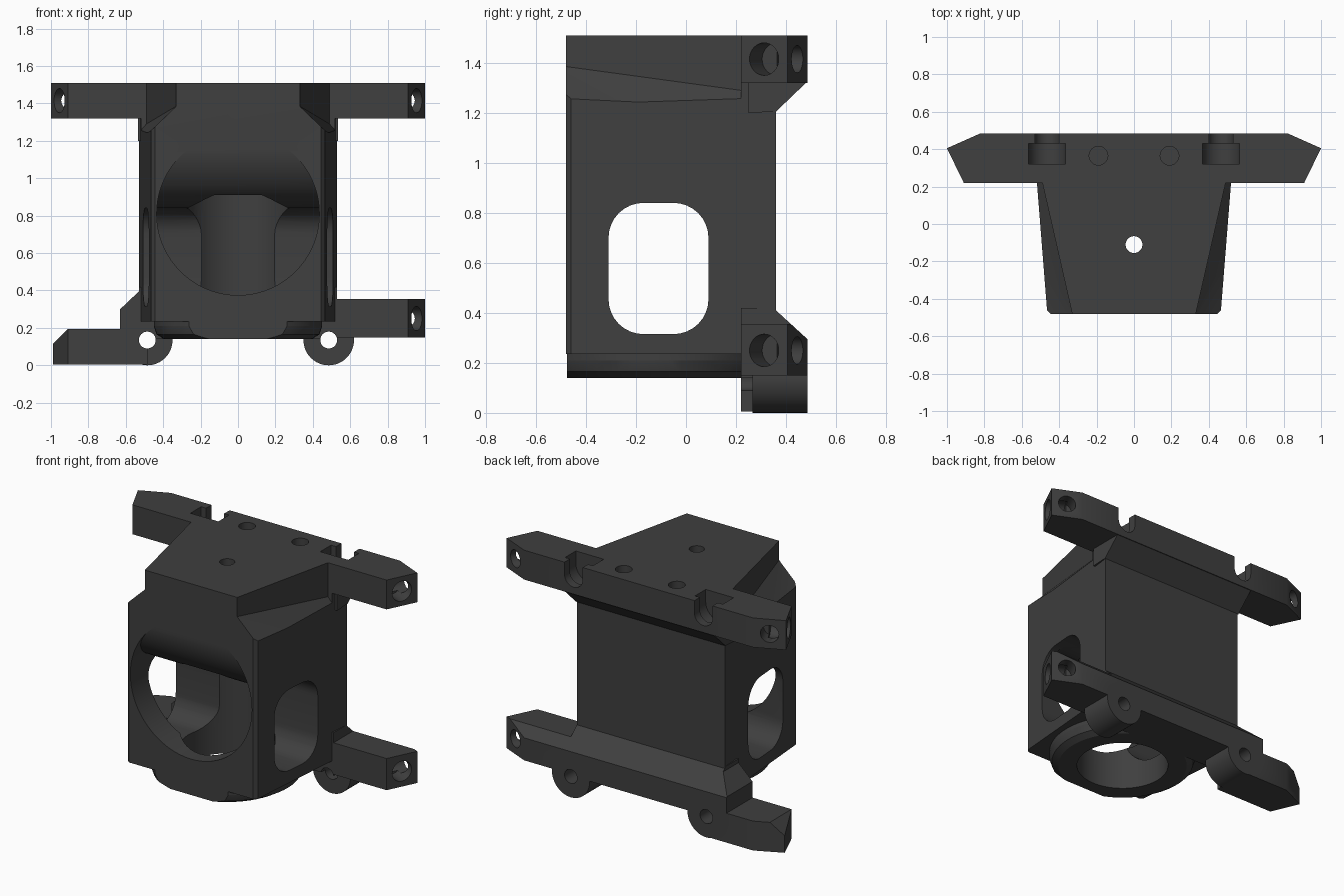
import bpy, bmesh, math
from mathutils import Vector

if "Cube" in bpy.data.objects:
    bpy.data.objects.remove(bpy.data.objects["Cube"])

plastic = bpy.data.materials.new("dark grey plastic")
plastic.diffuse_color = (0.05, 0.05, 0.05, 1)
plastic.use_nodes = True
plastic.node_tree.nodes["Principled BSDF"].inputs["Base Color"].default_value = plastic.diffuse_color


def finish(name, bm):
    bmesh.ops.recalc_face_normals(bm, faces=bm.faces)
    me = bpy.data.meshes.new(name)
    bm.to_mesh(me)
    bm.free()
    ob = bpy.data.objects.new(name, me)
    bpy.context.collection.objects.link(ob)
    me.materials.append(plastic)
    return ob


def prism(name, pts, axis, a, b):
    """Extrude a 2D outline along an axis: z uses (x,y), y uses (x,z), x uses (y,z)."""
    place = {'z': lambda u, v, w: (u, v, w), 'y': lambda u, v, w: (u, w, v),
             'x': lambda u, v, w: (w, u, v)}[axis]
    bm = bmesh.new()
    lo = [bm.verts.new(place(u, v, a)) for u, v in pts]
    hi = [bm.verts.new(place(u, v, b)) for u, v in pts]
    bm.faces.new(lo)
    bm.faces.new(hi)
    n = len(pts)
    for i in range(n):
        j = (i + 1) % n
        bm.faces.new((lo[i], lo[j], hi[j], hi[i]))
    return finish(name, bm)


def rod(name, p, q, r, r2=None, seg=48):
    p, q = Vector(p), Vector(q)
    bm = bmesh.new()
    bmesh.ops.create_cone(bm, cap_ends=True, segments=seg, radius1=r,
                          radius2=r if r2 is None else r2, depth=(q - p).length)
    rot = (q - p).to_track_quat('Z', 'Y')
    for v in bm.verts:
        v.co = rot @ v.co + (p + q) / 2
    return finish(name, bm)


def hull(name, pts):
    bm = bmesh.new()
    for p in pts:
        bm.verts.new(p)
    bmesh.ops.convex_hull(bm, input=bm.verts)
    return finish(name, bm)


def box(name, x, y, z):
    return prism(name, [(x[0], y[0]), (x[1], y[0]), (x[1], y[1]), (x[0], y[1])], 'z', *z)


def combine(ob, other, op):
    m = ob.modifiers.new("bool", 'BOOLEAN')
    m.operation, m.object, m.solver = op, other, 'EXACT'
    bpy.context.view_layer.objects.active = ob
    bpy.ops.object.modifier_apply(modifier=m.name)
    bpy.data.objects.remove(other)


def arc(cx, cy, r, a0, a1, n):
    return [(cx + r * math.cos(math.radians(a0 + (a1 - a0) * i / n)),
             cy + r * math.sin(math.radians(a0 + (a1 - a0) * i / n))) for i in range(n + 1)]


def mirrored(pts):
    return pts + [(-x, y) for x, y in reversed(pts)]


# Tapered main block with chamfered front corners
housing = prism("fan_duct_housing",
                mirrored([(0.445, -0.48), (0.465, -0.46), (0.53, 0.36)]), 'z', 0.235, 1.51)

# Sloping shoulders cut from both upper corners
for s in (1, -1):
    pts = []
    for y, w, z, zo in ((-0.5, 0.326, 1.388, 1.03), (0.22, 0.49, 1.29, 1.05)):
        pts += [(s * w, y, z), (s * w, y, 1.6), (s * 0.7, y, 1.6), (s * 0.7, y, zo)]
    combine(housing, hull("shoulder_cut", pts), 'DIFFERENCE')

# Rounded nozzle ring under the block, trimmed flush with the front
ring = rod("nozzle_ring", (0, -0.11, 0.21), (0, -0.11, 0.30), 0.45, seg=64)
for z0, z1, r0, r1 in ((0.165, 0.21, 0.435, 0.45), (0.14, 0.165, 0.395, 0.435)):
    combine(ring, rod("ring_step", (0, -0.11, z0), (0, -0.11, z1), r0, r1, 64), 'UNION')
combine(ring, box("front_trim", (-1, 1), (-0.475, 1), (0, 1)), 'INTERSECT')
combine(housing, ring, 'UNION')

# Upper mounting bar with its sloped underside
bar_end = [(0.91, 0.22), (1.0, 0.405), (0.82, 0.485)]
combine(housing, prism("upper_bar", mirrored(bar_end), 'z', 1.32, 1.51), 'UNION')
combine(housing, prism("upper_gusset", [(0.25, 1.20), (0.36, 1.205), (0.485, 1.325),
                                        (0.485, 1.42), (0.25, 1.42)], 'x', -0.535, 0.535), 'UNION')

# Lower mounting bar: centre strip, raised right arm, dropped left arm, round lugs
lower = prism("lower_bar", [(0.22, 0.14), (0.485, 0.14), (0.485, 0.42), (0.22, 0.42)],
              'x', -0.53, 0.53)
combine(lower, prism("right_arm", [(0.4, 0.22)] + bar_end + [(0.4, 0.485)],
                     'z', 0.15, 0.355), 'UNION')
left = prism("left_arm", [(-0.485, 0.22), (-0.91, 0.22), (-0.99, 0.405),
                          (-0.82, 0.485), (-0.485, 0.485)], 'z', 0.005, 0.195)
combine(left, prism("tip_cut", [(-1.09, 0.015), (-0.89, 0.215), (-1.09, 0.3)],
                    'y', 0, 0.6), 'DIFFERENCE')
combine(lower, left, 'UNION')
combine(lower, prism("left_step", [(-0.5, 0.42), (-0.53, 0.395), (-0.63, 0.30),
                                   (-0.63, 0.15), (-0.5, 0.15)], 'y', 0.22, 0.485), 'UNION')
for s in (1, -1):
    combine(lower, rod("lug", (s * 0.485, 0.265, 0.135), (s * 0.485, 0.485, 0.135), 0.135),
            'UNION')
combine(lower, prism("back_slope_cut", [(0.36, 0.41), (0.56, 0.227), (0.7, 0.6), (0.36, 0.6)],
                     'x', -1.2, 1.2), 'DIFFERENCE')
combine(housing, lower, 'UNION')

# Fan mouth: round opening whose upper half curls inward
fan = rod("fan_mouth", (0, -0.7, 0.81), (0, 0, 0.81), 0.435, seg=72)
curl = [(-0.6, 0.2), (-0.6, 1.16)] + arc(-0.16, 1.16, 0.32, 180, 270, 16) + [(-0.16, 0.2)]
combine(fan, prism("curl", curl, 'x', -0.6, 0.6), 'INTERSECT')
combine(housing, fan, 'DIFFERENCE')

# Rounded side windows and the vertical bore with a flared outlet
window = []
for cy, cz, a in ((-0.05, 0.70, 0), (-0.17, 0.70, 90), (-0.17, 0.455, 180), (-0.05, 0.455, 270)):
    window += arc(cy, cz, 0.14, a, a + 90, 8)
combine(housing, prism("window", window, 'x', -0.8, 0.8), 'DIFFERENCE')
combine(housing, rod("bore", (0, -0.11, 0.1), (0, -0.11, 0.91), 0.28, seg=64), 'DIFFERENCE')
combine(housing, rod("outlet", (0, -0.11, 0.12), (0, -0.11, 0.30), 0.35, 0.28, 64), 'DIFFERENCE')

# Screw holes as (start, end, radius)
holes = [((0, -0.11, 0.8), (0, -0.11, 1.6), 0.045), ((0, -0.6, 1.38), (0, -0.3, 1.38), 0.055)]
for s in (1, -1):
    holes += [((s * 0.365, -0.6, 1.17), (s * 0.365, -0.3, 1.17), 0.045),
              ((s * 0.365, -0.6, 0.455), (s * 0.365, -0.36, 0.455), 0.045),
              ((s * 0.19, 0.365, 1.35), (s * 0.19, 0.365, 1.6), 0.05),
              ((s * 0.3, 0.22, 0.86), (s * 0.3, 0.5, 0.86), 0.055),
              ((s * 0.485, 0.1, 0.135), (s * 0.485, 0.6, 0.135), 0.045),
              ((s * 0.485, 0.2, 0.135), (s * 0.485, 0.34, 0.135), 0.085)]
    # magnet pockets in the arm tips
    for z in (1.415, 0.25 if s > 0 else 0.1):
        if z > 0.2:
            holes.append(((s * 1.045, 0.269, z), (s * 0.85, 0.363, z), 0.065))
        holes.append(((s * 0.94, 0.513, z), (s * 0.87, 0.355, z), 0.055))
for p, q, r in holes:
    combine(housing, rod("hole", p, q, r, seg=32), 'DIFFERENCE')

# Open-topped screw notches in the upper bar
for s in (1, -1):
    for r, y0, y1 in ((0.065, 0.40, 0.6), (0.1, 0.32, 0.43)):
        u = arc(s * 0.465, 1.43, r, 180, 360, 16)
        u += [(s * 0.465 + r, 1.6), (s * 0.465 - r, 1.6)]
        combine(housing, prism("notch", u, 'y', y0, y1), 'DIFFERENCE')

# Smooth curved walls, keep corners crisp
housing.data.materials.clear()
housing.data.materials.append(plastic)
for p in housing.data.polygons:
    p.material_index = 0
bpy.ops.object.select_all(action='DESELECT')
housing.select_set(True)
bpy.context.view_layer.objects.active = housing
bpy.ops.object.shade_smooth_by_angle(angle=math.radians(30))
